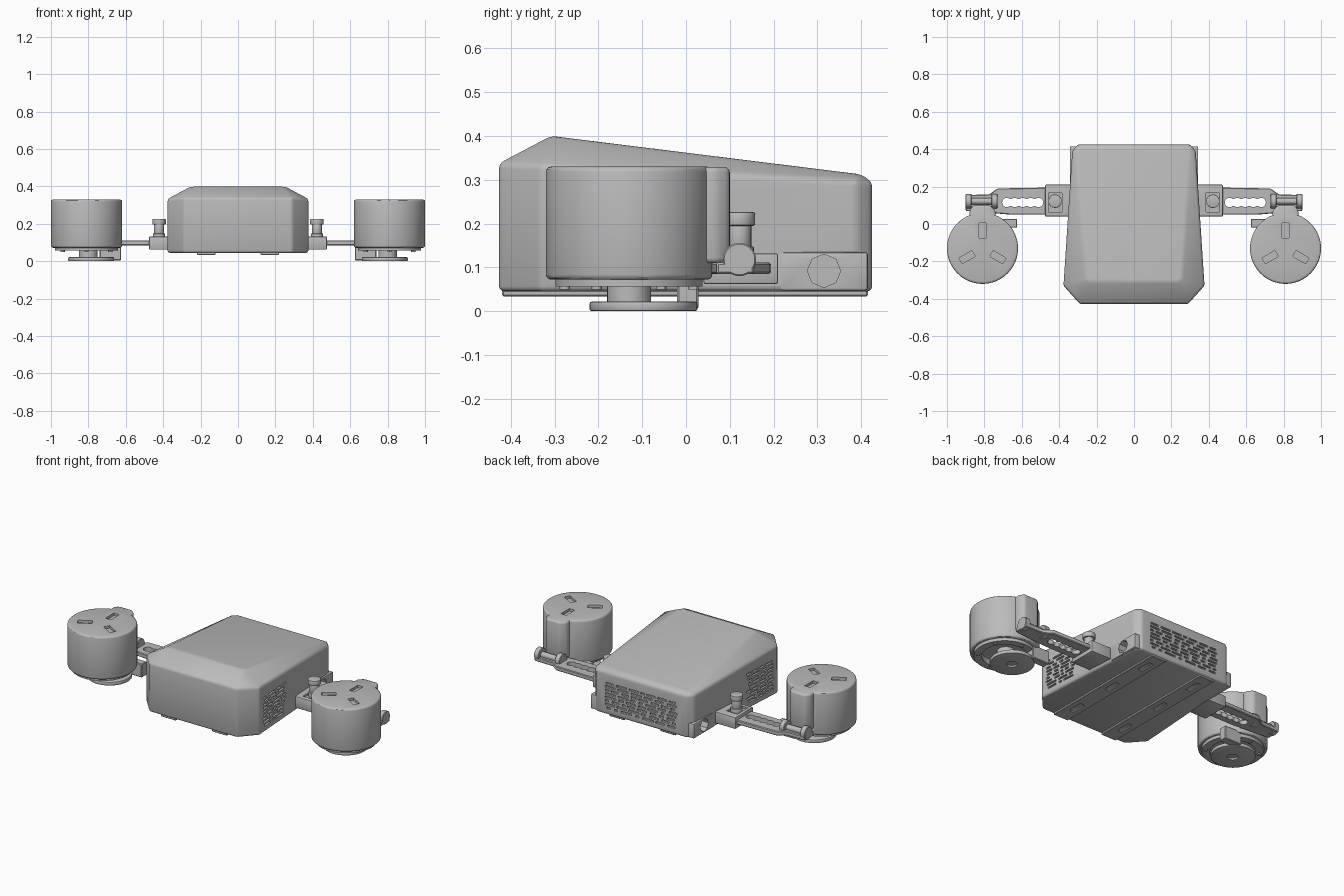
import bpy, bmesh, math, random
from mathutils import Matrix, Vector

cube = bpy.data.objects.get("Cube")
if cube:
    bpy.data.objects.remove(cube, do_unlink=True)

random.seed(4)
grey = bpy.data.materials.new("plain_grey")
grey.use_nodes = True
colour = (0.5, 0.5, 0.5, 1)
grey.diffuse_color = colour
grey.node_tree.nodes["Principled BSDF"].inputs["Base Color"].default_value = colour


# Helpers
def add_prism(bm, pts, z0, z1, matrix=Matrix()):
    rings = [[bm.verts.new(matrix @ Vector((x, y, z))) for x, y in pts] for z in (z0, z1)]
    faces = [bm.faces.new(rings[0][::-1]), bm.faces.new(rings[1])]
    for i in range(len(pts)):
        j = (i + 1) % len(pts)
        faces.append(bm.faces.new((rings[0][i], rings[0][j], rings[1][j], rings[1][i])))
    return faces


def make(name, bm):
    bmesh.ops.recalc_face_normals(bm, faces=bm.faces[:])
    mesh = bpy.data.meshes.new(name)
    bm.to_mesh(mesh)
    bm.free()
    mesh.materials.append(grey)
    ob = bpy.data.objects.new(name, mesh)
    bpy.context.collection.objects.link(ob)
    return ob


def prism(name, pts, z0, z1, matrix=Matrix()):
    bm = bmesh.new()
    add_prism(bm, pts, z0, z1, matrix)
    return make(name, bm)


def circle(x, y, r, n=48):
    return [(x + r * math.cos(math.tau * i / n), y + r * math.sin(math.tau * i / n)) for i in range(n)]


def rect(x0, x1, y0, y1):
    return [(x0, y0), (x1, y0), (x1, y1), (x0, y1)]


def apply(ob, mod):
    bpy.context.view_layer.objects.active = ob
    bpy.ops.object.modifier_apply(modifier=mod.name)


def bevel(ob, width, segments=3):
    mod = ob.modifiers.new("bevel", "BEVEL")
    mod.width, mod.segments = width, segments
    mod.limit_method, mod.angle_limit = "ANGLE", math.radians(25)
    apply(ob, mod)


def combine(ob, other, operation="DIFFERENCE"):
    other.hide_render = True
    mod = ob.modifiers.new("bool", "BOOLEAN")
    mod.operation, mod.object, mod.solver = operation, other, "EXACT"
    apply(ob, mod)
    bpy.data.objects.remove(other, do_unlink=True)


def finish(ob, mirror=True):
    if mirror:
        apply(ob, ob.modifiers.new("mirror", "MIRROR"))
    bpy.ops.object.select_all(action="DESELECT")
    ob.select_set(True)
    bpy.context.view_layer.objects.active = ob
    bpy.ops.object.shade_smooth_by_angle(angle=math.radians(30))


# Main housing: tapered outline, sloping shoulder and sloping lid
def full(half):
    return half + [(-x, y) for x, y in half[::-1]]


outline = full([(0.29, -0.427), (0.377, -0.33), (0.33, 0.39), (0.30, 0.425)])
lid = full([(0.235, -0.308), (0.255, -0.29), (0.30, 0.385), (0.285, 0.4)])
bm = bmesh.new()
rings = [[bm.verts.new((x, y, 0.045)) for x, y in outline],
         [bm.verts.new((x, y, 0.337 - 0.05 * (y + 0.42))) for x, y in outline],
         [bm.verts.new((x, y, 0.4 - 0.124 * (y + 0.308))) for x, y in lid]]
for a, b in zip(rings, rings[1:]):
    for i in range(8):
        j = (i + 1) % 8
        bm.faces.new((a[i], a[j], b[j], b[i]))
bm.faces.new(rings[0])
bm.faces.new(rings[2])
housing = make("housing", bm)
bevel(housing, 0.012)

# Straight cable port blocks at the rear corners, with holes
for s in (-1, 1):
    block = prism("port_block", rect(*sorted((s * 0.25, s * 0.343)), 0.215, 0.415), 0.047, 0.135)
    bevel(block, 0.006, 2)
    combine(housing, block, "UNION")
    turn = Matrix.Translation((0, 0.315, 0.092)) @ Matrix.Rotation(s * math.pi / 2, 4, "Y")
    combine(housing, prism("port_hole", circle(0, 0, 0.038, 8), 0.29, 0.4, turn))


# Broken rows of vent slots on both sides and the back
def vent_rows(bm, start, end, z0, z1, box):
    z = z0
    while z < z1:
        p = start + random.uniform(0, 0.02)
        while p < end - 0.02:
            q = min(p + random.uniform(0.02, 0.075), end)
            add_prism(bm, box(p, q), z, z + 0.011)
            p = q + random.uniform(0.012, 0.025)
        z += 0.021


def side_x(y):
    return 0.377 - (y + 0.33) * 0.065


bm = bmesh.new()
for s in (-1, 1):
    vent_rows(bm, -0.3, -0.06, 0.08, 0.26, lambda p, q: [
        (s * (side_x(y) + d), y) for y, d in ((p, -0.012), (p, 0.03), (q, 0.03), (q, -0.012))])
vent_rows(bm, -0.24, 0.24, 0.08, 0.24, lambda p, q: rect(p, q, 0.413, 0.45))
combine(housing, make("vent_cutter", bm))
finish(housing, False)

# Base rails with oblong slots
rail = prism("base_rail", rect(0.12, 0.22, -0.42, 0.415), 0.034, 0.05)
bevel(rail, 0.003, 1)
for y in (-0.28, 0.02, 0.3):
    slot = prism("rail_slot", rect(0.152, 0.188, y - 0.05, y + 0.05), 0.02, 0.042)
    bevel(slot, 0.012, 2)
    combine(rail, slot)
finish(rail)

# Arm sleeve beside the housing, with a shallow recess round the knob
sleeve = prism("arm_sleeve", rect(0.32, 0.475, 0.04, 0.21), 0.062, 0.132)
bevel(sleeve, 0.005, 2)
combine(sleeve, prism("sleeve_recess", rect(0.385, 0.457, 0.065, 0.165), 0.12, 0.15))
finish(sleeve)

# Clamping knob
for name, r, z0, z1 in (("knob_collar", 0.033, 0.115, 0.148), ("knob_stem", 0.027, 0.14, 0.2),
                        ("knob_cap", 0.036, 0.195, 0.226)):
    knob = prism(name, circle(0.422, 0.122, r, 24), z0, z1)
    bevel(knob, 0.004, 2)
    finish(knob)

# Sliding arm with a scalloped adjustment slot
arm = prism("arm", [(0.45, 0.05), (0.45, 0.195), (0.73, 0.19), (0.775, 0.158),
                    (0.9, 0.155), (0.9, 0.07), (0.66, 0.05)][::-1], 0.085, 0.111)
bevel(arm, 0.004, 1)
combine(arm, prism("slot", rect(0.51, 0.68, 0.097, 0.133), 0.05, 0.2))
for i in range(5):
    combine(arm, prism("scallop", circle(0.51 + i * 0.0425, 0.115, 0.025, 16), 0.05, 0.2))
finish(arm)

# Hinge ears and pin behind the pod
across = Matrix.Translation((0, 0.122, 0.118)) @ Matrix.Rotation(math.pi / 2, 4, "Y")
for x0, x1 in ((0.73, 0.762), (0.868, 0.9)):
    ear = prism("hinge_ear", circle(0, 0, 0.038, 24), x0, x1, across)
    bevel(ear, 0.003, 1)
    finish(ear)
finish(prism("hinge_pin", circle(0, 0, 0.018, 16), 0.74, 0.89, across))

# Round pod with a rear neck, three lid slots and a hollow underside
PX, PY = 0.81, -0.13
pod = prism("pod", circle(PX, PY, 0.19, 72), 0.072, 0.33)
neck = prism("neck", [(0.74, -0.05), (0.88, -0.05), (0.88, 0.07), (0.86, 0.1),
                      (0.77, 0.1), (0.74, 0.07)], 0.11, 0.329)
bevel(neck, 0.012)
bevel(pod, 0.012)
combine(pod, neck, "UNION")
for a in (90, 210, 330):
    place = Matrix.Translation((PX, PY, 0)) @ Matrix.Rotation(math.radians(a), 4, "Z")
    combine(pod, prism("lid_slot", rect(0.055, 0.135, -0.018, 0.018), 0.315, 0.35, place))
combine(pod, prism("pod_cavity", circle(PX, PY, 0.172, 64), 0.0, 0.1))
finish(pod)

# Underside ring with screw heads
ring = prism("pod_ring", circle(PX, PY, 0.168, 64), 0.056, 0.105)
combine(ring, prism("ring_hole", circle(PX, PY, 0.125, 48), 0.0, 0.09))
finish(ring)
bm = bmesh.new()
for i in range(6):
    a = math.tau * (i + 0.5) / 6
    add_prism(bm, circle(PX + 0.147 * math.cos(a), PY + 0.147 * math.sin(a), 0.012, 12), 0.05, 0.06)
finish(make("ring_screws", bm))

# Drive post, foot plate and side bracket below the pod
finish(prism("drive_post", circle(0.8, PY, 0.05, 32), 0.015, 0.1))
foot = prism("foot_plate", circle(0.785, -0.097, 0.123, 48), 0.0, 0.022)
bevel(foot, 0.005, 2)
combine(foot, prism("foot_hole", circle(0.785, -0.1, 0.03, 24), -0.02, 0.01))
finish(foot)
bracket = prism("foot_bracket", rect(0.625, 0.74, -0.02, 0.028), 0.004, 0.085)
bevel(bracket, 0.004, 1)
finish(bracket)
